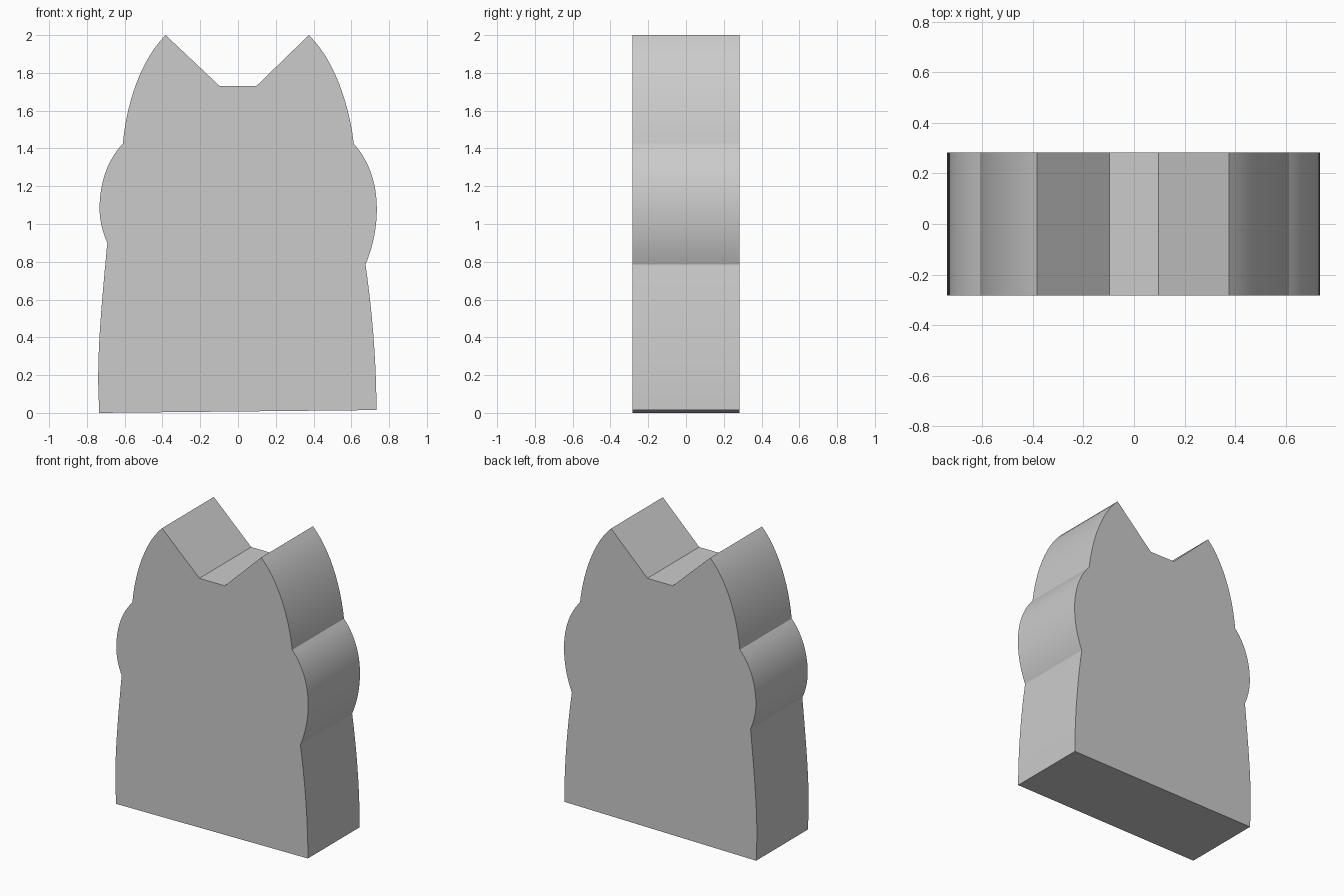
import bpy, bmesh, math
from mathutils import Vector
from mathutils.geometry import interpolate_bezier

if "Cube" in bpy.data.objects:
    bpy.data.objects.remove(bpy.data.objects["Cube"])

HALF_DEPTH = 0.283
STEPS = 12

# Outline as seen from the front, counter-clockwise from the lower right corner.
# Two numbers: straight line to that point. Six numbers: curve (two handles, end).
outline = [
    (-0.735, 0.0), (0.733, 0.015),
    (0.733, 0.28, 0.708, 0.56, 0.675, 0.785),     # right flank
    (0.715, 0.88, 0.735, 0.98, 0.735, 1.08),      # right cheek, lower
    (0.735, 1.22, 0.69, 1.34, 0.613, 1.425),      # right cheek, upper
    (0.585, 1.66, 0.50, 1.88, 0.375, 2.0),        # right ear
    (0.097, 1.73), (-0.097, 1.73), (-0.383, 2.0), # crown between the ears
    (-0.505, 1.88, -0.588, 1.66, -0.61, 1.425),   # left ear
    (-0.69, 1.34, -0.733, 1.22, -0.733, 1.08),    # left cheek, upper
    (-0.733, 1.02, -0.715, 0.95, -0.692, 0.90),   # left cheek, lower
    (-0.725, 0.55, -0.742, 0.35, -0.74, 0.15),    # left flank
]


def trace(segments):
    points = []
    for seg in segments:
        p = [Vector(seg[i:i + 2]) for i in range(0, len(seg), 2)]
        if len(p) == 1:
            points.append(p[0])
        else:
            points += interpolate_bezier(points[-1], *p, STEPS + 1)[1:]
    return [Vector((q[0], q[1])) for q in points]


# Solid slab extruded from the outline
bm = bmesh.new()
front = bm.faces.new([bm.verts.new((p.x, -HALF_DEPTH, p.y)) for p in trace(outline)])
result = bmesh.ops.extrude_face_region(bm, geom=[front], use_keep_orig=True)
back = [v for v in result["geom"] if isinstance(v, bmesh.types.BMVert)]
bmesh.ops.translate(bm, verts=back, vec=(0, 2 * HALF_DEPTH, 0))
bmesh.ops.recalc_face_normals(bm, faces=bm.faces)

mesh = bpy.data.meshes.new("eared_body")
bm.to_mesh(mesh)
bm.free()
body = bpy.data.objects.new("eared_body", mesh)
bpy.context.collection.objects.link(body)

# Smooth curved walls, crisp corners
bpy.context.view_layer.objects.active = body
body.select_set(True)
bpy.ops.object.shade_smooth_by_angle(angle=math.radians(18))
